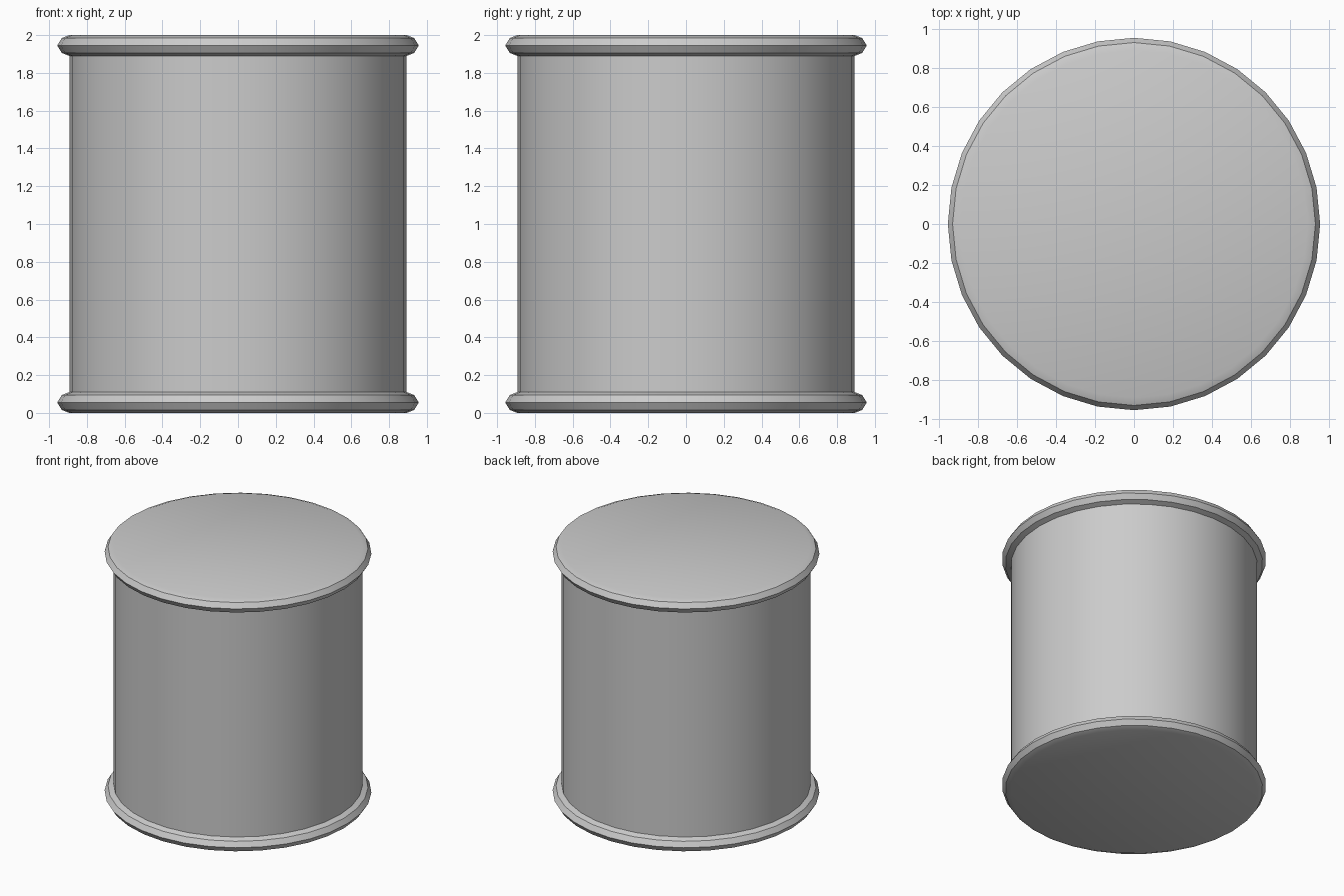
import bpy, bmesh, math

if "Cube" in bpy.data.objects:
    bpy.data.objects.remove(bpy.data.objects["Cube"])

SIDES = 32
R = 0.893        # drum radius
OUT = 0.957      # rim radius
H = 0.055        # half height of a rim


def rim_profile(z):
    # rounded bead from its lower edge to its upper edge
    mid = R + (OUT - R) * 0.62
    return [(R, z - H), (mid, z - H * 0.72), (OUT, z), (mid, z + H * 0.72), (R, z + H)]


def lathe(name, profile):
    # closed solid of revolution with flat end caps
    bm = bmesh.new()
    rings = []
    for r, z in profile:
        rings.append([bm.verts.new((r * math.cos(2 * math.pi * i / SIDES),
                                    r * math.sin(2 * math.pi * i / SIDES), z))
                      for i in range(SIDES)])
    for a, b in zip(rings, rings[1:]):
        for i in range(SIDES):
            j = (i + 1) % SIDES
            bm.faces.new((a[i], a[j], b[j], b[i]))
    bm.faces.new(rings[0][::-1])
    bm.faces.new(rings[-1])
    mesh = bpy.data.meshes.new(name)
    bm.to_mesh(mesh)
    bm.free()
    obj = bpy.data.objects.new(name, mesh)
    bpy.context.collection.objects.link(obj)
    bpy.ops.object.select_all(action='DESELECT')
    obj.select_set(True)
    bpy.context.view_layer.objects.active = obj
    bpy.ops.object.shade_smooth_by_angle(angle=math.radians(35))
    return obj


# Drum with a rounded bead at the bottom and top, all one skin
lathe("drum", rim_profile(H) + rim_profile(2 - H))
